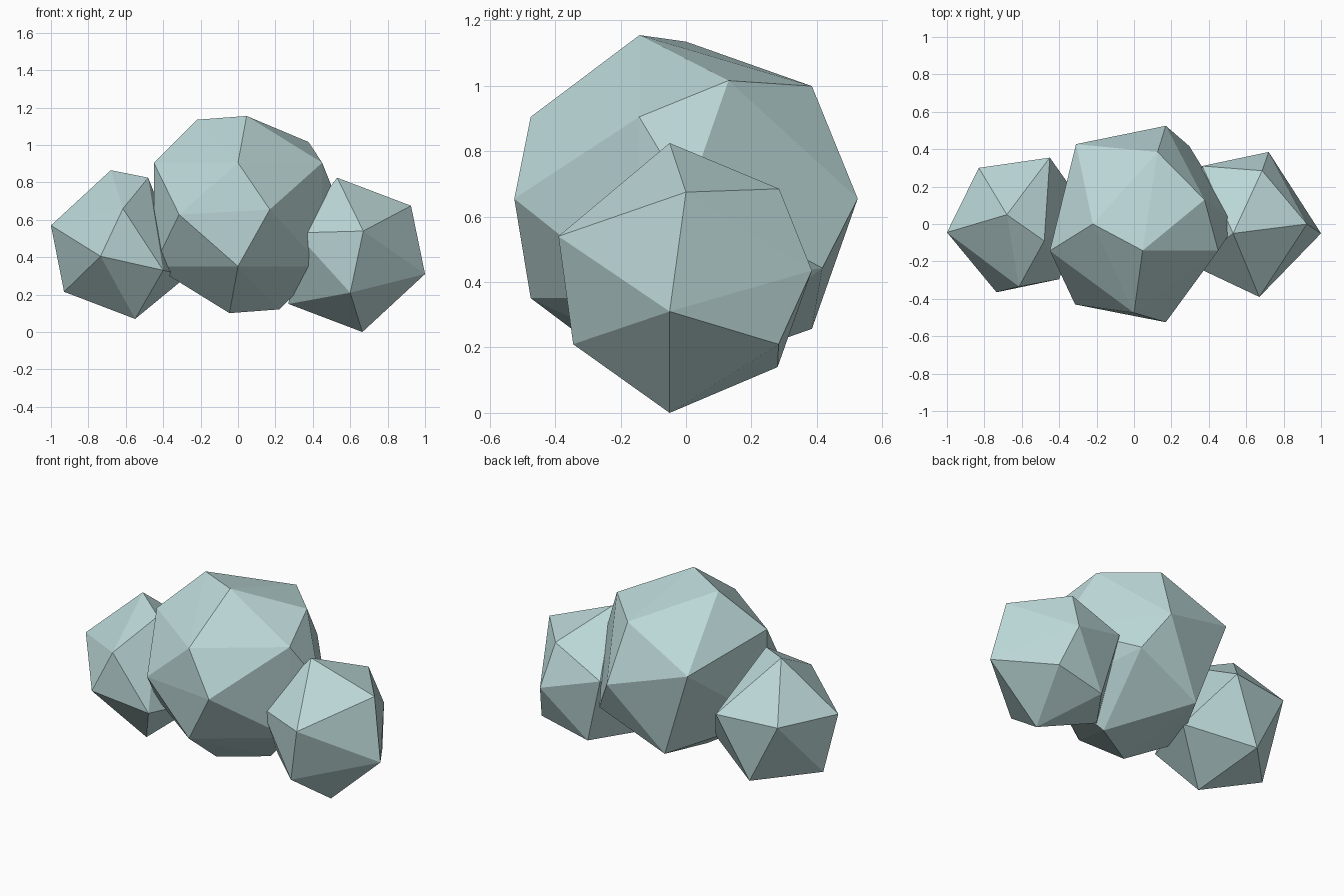
import bpy, bmesh
from mathutils import Vector

mat = bpy.data.materials.new("pale_teal")
mat.diffuse_color = (0.50, 0.68, 0.68, 1)


def faceted_lump(name, centre, offsets):
    """Flat-shaded convex lump whose corners are offsets from its centre."""
    bm = bmesh.new()
    for p in offsets:
        bm.verts.new(Vector(centre) + Vector(p))
    res = bmesh.ops.convex_hull(bm, input=bm.verts[:])
    loose = [v for v in bm.verts if not v.link_faces]
    bmesh.ops.delete(bm, geom=loose, context='VERTS')
    bmesh.ops.recalc_face_normals(bm, faces=bm.faces[:])
    mesh = bpy.data.meshes.new(name)
    bm.to_mesh(mesh)
    bm.free()
    mesh.materials.append(mat)
    ob = bpy.data.objects.new(name, mesh)
    bpy.context.collection.objects.link(ob)
    return ob


# Large middle lump: crown, upper ring, waist, lower ring, underside
faceted_lump("middle_lump", (0, 0, 0.628), [
    (0.046, -0.142, 0.527), (-0.22, 0, 0.507),
    (0.377, 0.13, 0.388), (0.126, 0.385, 0.371),
    (0.45, -0.143, 0.277), (0, -0.475, 0.277), (-0.45, -0.143, 0.277),
    (-0.31, 0.427, 0.167),
    (0.17, -0.525, 0.027), (0.17, 0.525, 0.027), (0.549, 0.005, 0.03),
    (-0.315, -0.43, 0.0),
    (0, -0.475, -0.277), (0.45, -0.143, -0.277), (-0.45, -0.143, -0.277),
    (0.295, 0.417, -0.185), (-0.126, 0.385, -0.371),
    (-0.046, -0.142, -0.527), (0.22, 0, -0.507),
])

# Left lump
faceted_lump("left_lump", (-0.605, 0, 0.465), [
    (-0.075, 0.05, 0.40), (0.125, -0.09, 0.36),
    (-0.395, -0.045, 0.105), (-0.01, -0.335, 0.195),
    (-0.225, 0.30, 0.105), (0.155, 0.355, 0.11),
    (-0.13, -0.365, -0.06), (0.205, -0.295, -0.135),
    (-0.325, 0.0, -0.25), (-0.035, 0.30, -0.268),
    (0.055, -0.10, -0.395), (0.335, 0.10, -0.165),
])

# Right lump, the one that touches the ground
faceted_lump("right_lump", (0.605, 0, 0.41), [
    (-0.075, -0.05, 0.415), (0.32, 0, 0.265), (0.08, 0.285, 0.275),
    (0.065, -0.39, 0.13), (-0.295, -0.22, 0.12), (-0.24, 0.31, 0.13),
    (0.395, -0.05, -0.10), (0.115, 0.385, 0.025),
    (-0.005, -0.345, -0.20), (0.175, 0.283, -0.20),
    (-0.135, 0.28, -0.27), (-0.335, 0, -0.26), (0.06, -0.05, -0.41),
])
